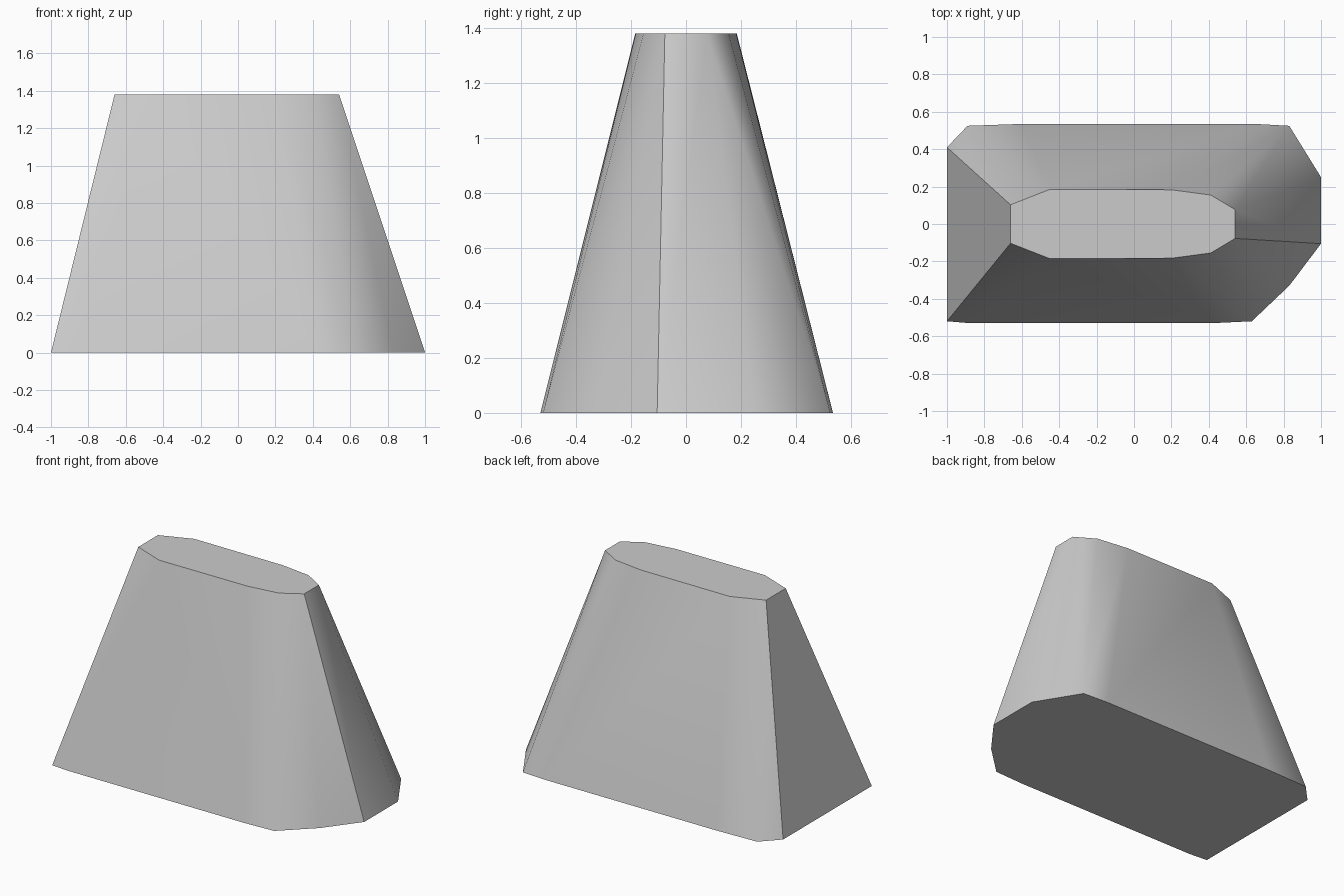
import bpy
import bmesh
from math import radians

old = bpy.data.objects.get("Cube")
if old:
    bpy.data.objects.remove(old, do_unlink=True)

HEIGHT = 1.38

# Outline of the wide base, counterclockwise from the front left corner
base = [(-1, -.52), (-.88, -.53), (.42, -.53), (.63, -.52), (.83, -.33), (1, -.105),
        (1, .25), (.83, .525), (.65, .535), (-.6, .535), (-.89, .525), (-1, .41)]

# Front half of the narrow top outline, mirrored to the back
top_half = [(-.66, -.103), (-.45, -.185), (.2, -.183), (.41, -.155), (.54, -.077)]
top = top_half + [(x, -y) for x, y in reversed(top_half)]

# Tapered body: hull stretched between the two outlines
bm = bmesh.new()
for outline, z in ((base, 0), (top, HEIGHT)):
    for x, y in outline:
        bm.verts.new((x, y, z))
bmesh.ops.convex_hull(bm, input=bm.verts[:])

# Merge the triangles of the two flat caps
inner = [e for e in bm.edges if len(e.link_faces) == 2
         and all(abs(f.normal.z) > .99 for f in e.link_faces)]
bmesh.ops.dissolve_edges(bm, edges=inner, use_verts=False)
bmesh.ops.recalc_face_normals(bm, faces=bm.faces[:])

mesh = bpy.data.meshes.new("tapered_block")
bm.to_mesh(mesh)
bm.free()
block = bpy.data.objects.new("tapered_block", mesh)
bpy.context.collection.objects.link(block)

# Plain grey surface
grey = bpy.data.materials.new("light_grey")
grey.use_nodes = True
color = (.6, .6, .6, 1)
grey.diffuse_color = color
grey.node_tree.nodes["Principled BSDF"].inputs["Base Color"].default_value = color
mesh.materials.append(grey)

# Smooth sides with crisp edges
bpy.ops.object.select_all(action="DESELECT")
block.select_set(True)
bpy.context.view_layer.objects.active = block
bpy.ops.object.shade_smooth_by_angle(angle=radians(30))
